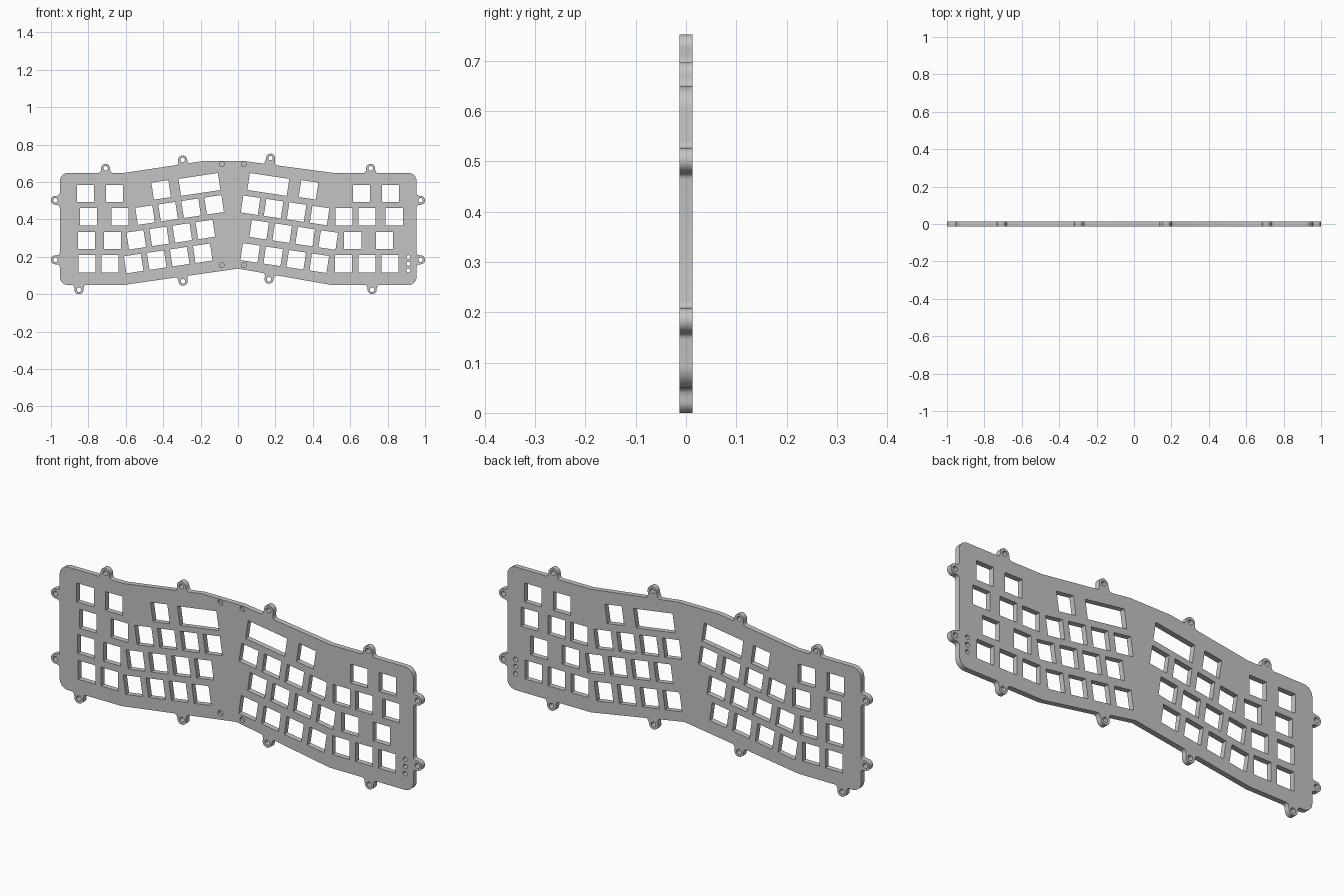
import bpy, bmesh
from math import sin, cos, pi, radians
from mathutils import Vector, Matrix

default = bpy.data.objects.get("Cube")
if default:
    bpy.data.objects.remove(default, do_unlink=True)

HALF_THICK = 0.013
TAB_RADIUS, TAB_FLARE, TAB_HOLE = 0.024, 0.038, 0.012
KEY, PITCH, TILT = 0.092, 0.1245, 8.5

# Outline corners, counterclockwise: x, z, corner radius, tabs on the next edge
OUTLINE = [
    (-0.953, 0.049, 0.045, [(-0.85, 0.024)]),
    (-0.617, 0.049, 0, [(-0.294, 0.069)]),
    (0, 0.137, 0, [(0.166, 0.08)]),
    (0.503, 0.049, 0, [(0.717, 0.024)]),
    (0.955, 0.049, 0.045, [(0.976, 0.184), (0.976, 0.502)]),
    (0.955, 0.649, 0.045, [(0.709, 0.673)]),
    (0.508, 0.649, 0, [(0.174, 0.728)]),
    (0.033, 0.712, 0, []),
    (-0.187, 0.712, 0, [(-0.296, 0.718)]),
    (-0.607, 0.649, 0, [(-0.708, 0.673)]),
    (-0.953, 0.649, 0.045, [(-0.976, 0.502), (-0.976, 0.184)]),
]

# Straight key cutouts: row height and the x of each one
STRAIGHT_ROWS = [
    (0.538, [-0.815, -0.66, 0.661, 0.816]),
    (0.414, [-0.799, -0.631, 0.567, 0.69, 0.835]),
    (0.288, [-0.81, -0.671, 0.613, 0.784]),
    (0.163, [-0.807, -0.684, 0.564, 0.69, 0.813]),
]

# Tilted key rows: x and z of the first cutout, count, side of the tilt
TILTED_ROWS = [
    (-0.411, 0.558, 1, 1), (0.377, 0.558, 1, -1),
    (-0.497, 0.423, 4, 1), (0.067, 0.476, 4, -1),
    (-0.544, 0.291, 4, 1), (0.113, 0.345, 4, -1),
    (-0.558, 0.164, 4, 1), (0.065, 0.221, 4, -1),
]


def circle(x, z, r, n=24):
    return [Vector((x + r * cos(2 * pi * i / n), z + r * sin(2 * pi * i / n)))
            for i in range(n)]


def rectangle(x, z, w, h, tilt=0):
    turn = Matrix.Rotation(radians(tilt), 2)
    return [Vector((x, z)) + turn @ Vector((sx * w / 2, sz * h / 2))
            for sx, sz in ((-1, -1), (1, -1), (1, 1), (-1, 1))]


def tab_points(centre, start, t):
    """Rounded screw tab with flared foot, standing on an edge."""
    n = Vector((t.y, -t.x))
    foot = start + t * (centre - start).dot(t)
    h = (centre - foot).dot(n)
    side = []
    for i in range(6):
        u = i / 5
        across = TAB_FLARE * (1 - u) ** 2 + TAB_RADIUS * (1 - (1 - u) ** 2)
        side.append((across, h * u * u))
    pts = [foot - t * a + n * b for a, b in side]
    steps = 14
    for i in range(1, steps):
        ang = pi * i / steps
        pts.append(centre - t * TAB_RADIUS * cos(ang) + n * TAB_RADIUS * sin(ang))
    return pts + [foot + t * a + n * b for a, b in reversed(side)]


def plate_outline():
    pts = []
    corners = [Vector(c[:2]) for c in OUTLINE]
    for i, (x, z, r, tabs) in enumerate(OUTLINE):
        p = corners[i]
        t_in = (p - corners[i - 1]).normalized()
        t_out = (corners[(i + 1) % len(corners)] - p).normalized()
        if r:
            for k in range(9):
                a = pi / 2 * k / 8
                pts.append(p + t_in * r * (sin(a) - 1) + t_out * r * (1 - cos(a)))
        else:
            pts.append(p)
        for tab in tabs:
            pts += tab_points(Vector(tab), p, t_out)
    return pts


# All closed loops of the plate
loops = [plate_outline()]
for corner in OUTLINE:
    loops += [circle(x, z, TAB_HOLE) for x, z in corner[3]]
for z, xs in STRAIGHT_ROWS:
    loops += [rectangle(x, z, KEY, KEY) for x in xs]
for x, z, count, side in TILTED_ROWS:
    ang = radians(TILT * side)
    for i in range(count):
        loops.append(rectangle(x + i * PITCH * cos(ang), z + i * PITCH * sin(ang),
                               KEY, KEY, TILT * side))
# Wide key cutouts
loops.append(rectangle(-0.206, 0.587, 0.213, KEY, TILT))
loops.append(rectangle(0.162, 0.587, 0.213, KEY, -TILT))
# Indicator light holes
loops += [circle(0.911, z, 0.011, 16) for z in (0.128, 0.163, 0.198)]

# Fill and thicken the loops, then stand the plate upright
curve = bpy.data.curves.new("plate_profile", 'CURVE')
curve.dimensions = '2D'
curve.fill_mode = 'BOTH'
curve.extrude = HALF_THICK
for loop in loops:
    spline = curve.splines.new('POLY')
    spline.points.add(len(loop) - 1)
    for point, co in zip(spline.points, loop):
        point.co = (co.x, co.y, 0, 1)
    spline.use_cyclic_u = True
profile = bpy.data.objects.new("plate_profile", curve)
bpy.context.collection.objects.link(profile)
graph = bpy.context.evaluated_depsgraph_get()
mesh = bpy.data.meshes.new_from_object(profile.evaluated_get(graph))
bpy.data.objects.remove(profile, do_unlink=True)

bm = bmesh.new()
bm.from_mesh(mesh)
bmesh.ops.remove_doubles(bm, verts=bm.verts, dist=0.00005)
bmesh.ops.rotate(bm, verts=bm.verts, matrix=Matrix.Rotation(pi / 2, 3, 'X'))
bmesh.ops.recalc_face_normals(bm, faces=bm.faces)
bm.to_mesh(mesh)
bm.free()
plate = bpy.data.objects.new("keyboard_plate", mesh)
bpy.context.collection.objects.link(plate)

# Shallow screw sockets in the front, near the centre line
bm = bmesh.new()
for x in (-0.086, 0.032):
    for z in (0.156, 0.696):
        place = Matrix.Translation((x, -HALF_THICK, z)) @ Matrix.Rotation(pi / 2, 4, 'X')
        bmesh.ops.create_cone(bm, cap_ends=True, segments=24, radius1=0.013,
                              radius2=0.013, depth=HALF_THICK * 2, matrix=place)
cut_mesh = bpy.data.meshes.new("socket_cutter")
bm.to_mesh(cut_mesh)
bm.free()
cutter = bpy.data.objects.new("socket_cutter", cut_mesh)
bpy.context.collection.objects.link(cutter)
cutter.hide_render = True
cut = plate.modifiers.new("sockets", 'BOOLEAN')
cut.operation = 'DIFFERENCE'
cut.solver = 'EXACT'
cut.object = cutter

# Single grey material
grey = bpy.data.materials.new("light_grey")
grey.use_nodes = True
colour = (0.55, 0.55, 0.55, 1)
grey.diffuse_color = colour
grey.node_tree.nodes["Principled BSDF"].inputs["Base Color"].default_value = colour
for data in (mesh, cut_mesh):
    data.materials.clear()
    data.materials.append(grey)

# Apply the cut, drop the helper and shade
bpy.ops.object.select_all(action='DESELECT')
plate.select_set(True)
bpy.context.view_layer.objects.active = plate
bpy.ops.object.modifier_apply(modifier=cut.name)
bpy.data.objects.remove(cutter, do_unlink=True)
bpy.ops.object.shade_smooth_by_angle(angle=radians(30))
